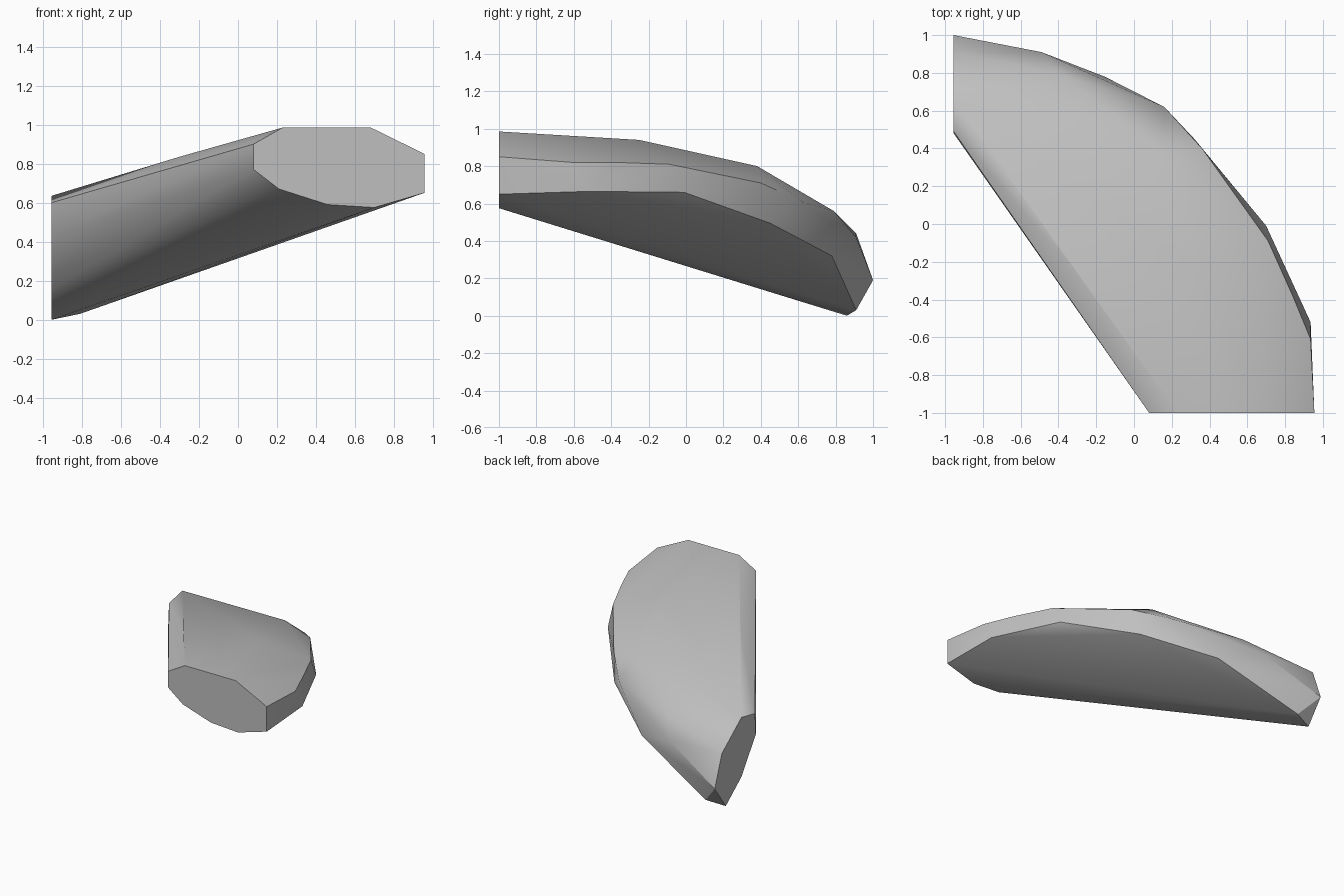
import bpy
import bmesh
import math

default_cube = bpy.data.objects.get("Cube")
if default_cube:
    bpy.data.objects.remove(default_cube, do_unlink=True)


def make_material(name, color):
    material = bpy.data.materials.new(name)
    material.use_nodes = True
    material.diffuse_color = color
    shader = material.node_tree.nodes["Principled BSDF"]
    shader.inputs["Base Color"].default_value = color
    return material


def hull_object(name, points, material):
    """Wrap a convex skin around outline points and merge its flat faces."""
    bm = bmesh.new()
    for point in points:
        bm.verts.new(point)
    hull = bmesh.ops.convex_hull(bm, input=bm.verts[:])
    unused = {v for v in hull["geom_interior"] + hull["geom_unused"]
              if isinstance(v, bmesh.types.BMVert)}
    bmesh.ops.delete(bm, geom=list(unused), context="VERTS")
    bmesh.ops.dissolve_limit(bm, angle_limit=math.radians(1),
                             verts=bm.verts[:], edges=bm.edges[:])
    bmesh.ops.recalc_face_normals(bm, faces=bm.faces[:])
    mesh = bpy.data.meshes.new(name)
    bm.to_mesh(mesh)
    bm.free()
    mesh.materials.append(material)
    obj = bpy.data.objects.new(name, mesh)
    bpy.context.collection.objects.link(obj)
    return obj


# Flat front end, as an x, z profile
front_profile = [(.08, .77), (.08, .9), (.23, .985), (.68, .985), (.955, .85),
                 (.955, .65), (.7, .575), (.46, .59), (.21, .67)]
front_end = [(x, -1, z) for x, z in front_profile]

# Flat side end, as a y, z profile
side_profile = [(.66, .635), (.49, .6), (.48, .43), (.66, .16),
                (.86, 0), (1, .19), (.91, .44)]
side_end = [(-.955, y, z) for y, z in side_profile]

# Lower rim along the curved outer side
lower_rim = [(.935, -.52, .665), (.7, -.01, .66), (.32, .45, .495),
             (-.155, .78, .32), (-.81, .91, .03)]

# Shoulder between the rim and the crown
shoulder = [(.935, -.61, .82), (.84, -.38, .82), (.71, -.09, .81),
            (.36, .4, .71), (.16, .62, .61), (-.49, .91, .42)]

# Rounded crown
crown = [(.35, -.25, .94), (.15, .38, .8), (-.39, .79, .56), (-.3, -.26, .835)]

stone_grey = make_material("stone_grey", (.52, .52, .52, 1))
body = hull_object("curved_block",
                   front_end + side_end + lower_rim + shoulder + crown,
                   stone_grey)

# Soft curved skin with crisp rims
bpy.ops.object.select_all(action="DESELECT")
body.select_set(True)
bpy.context.view_layer.objects.active = body
bpy.ops.object.shade_smooth_by_angle(angle=math.radians(30))
